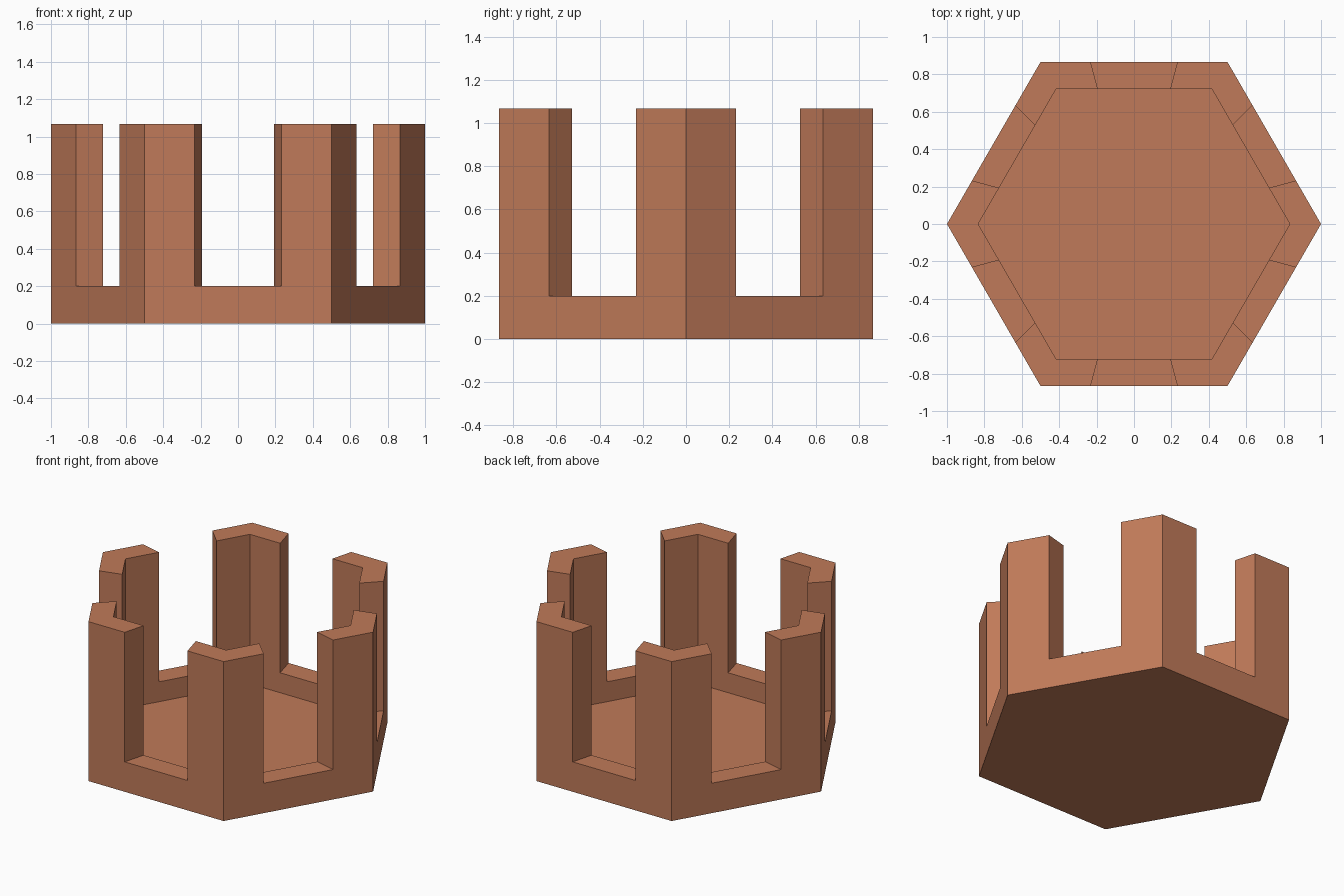
import bpy, bmesh, math

if "Cube" in bpy.data.objects:
    bpy.data.objects.remove(bpy.data.objects["Cube"])

FLOOR, SILL, TOP = 1 / 15, 0.2, 16 / 15
OUTER, INNER = 1.0, 0.833

clay = bpy.data.materials.new("terracotta")
clay.diffuse_color = (0.53, 0.195, 0.1, 1)
clay.use_nodes = True
clay.node_tree.nodes["Principled BSDF"].inputs["Base Color"].default_value = clay.diffuse_color


def hex_point(radius, deg, z):
    """Point on a hexagon outline at a given angle."""
    off = math.radians(deg % 60 - 30)
    r = radius * math.cos(math.radians(30)) / math.cos(off)
    a = math.radians(deg)
    return (r * math.cos(a), r * math.sin(a), z)


bm = bmesh.new()


def face(*points):
    bm.faces.new([bm.verts.new(p) for p in points])


# outline angles: each side has a corner post, a notch and a corner post
angles = [60 * k + d for k in range(6) for d in (0, 15, 45)]

# underside and recessed floor
face(*[hex_point(OUTER, a, 0) for a in reversed(angles)])
face(*[hex_point(INNER, a, FLOOR) for a in angles])

for i, a in enumerate(angles):
    b = angles[(i + 1) % len(angles)]
    notch = a % 60 == 15

    # low rim, outside and inside
    face(hex_point(OUTER, a, 0), hex_point(OUTER, b, 0),
         hex_point(OUTER, b, SILL), hex_point(OUTER, a, SILL))
    face(hex_point(INNER, b, FLOOR), hex_point(INNER, a, FLOOR),
         hex_point(INNER, a, SILL), hex_point(INNER, b, SILL))

    # post walls above the rim
    if not notch:
        face(hex_point(OUTER, a, SILL), hex_point(OUTER, b, SILL),
             hex_point(OUTER, b, TOP), hex_point(OUTER, a, TOP))
        face(hex_point(INNER, b, SILL), hex_point(INNER, a, SILL),
             hex_point(INNER, a, TOP), hex_point(INNER, b, TOP))

    # top of post or sill of notch
    z = SILL if notch else TOP
    face(hex_point(OUTER, a, z), hex_point(OUTER, b, z),
         hex_point(INNER, b, z), hex_point(INNER, a, z))

    # notch cheeks
    if notch:
        for c in (a, b):
            face(hex_point(OUTER, c, SILL), hex_point(INNER, c, SILL),
                 hex_point(INNER, c, TOP), hex_point(OUTER, c, TOP))

bmesh.ops.remove_doubles(bm, verts=bm.verts, dist=0.0005)
bmesh.ops.recalc_face_normals(bm, faces=bm.faces)
# join coplanar rim and post faces
bmesh.ops.dissolve_limit(bm, angle_limit=0.01, verts=bm.verts, edges=bm.edges)

mesh = bpy.data.meshes.new("hexagonal_battlement")
bm.to_mesh(mesh)
bm.free()
mesh.materials.append(clay)
obj = bpy.data.objects.new("hexagonal_battlement", mesh)
bpy.context.collection.objects.link(obj)
